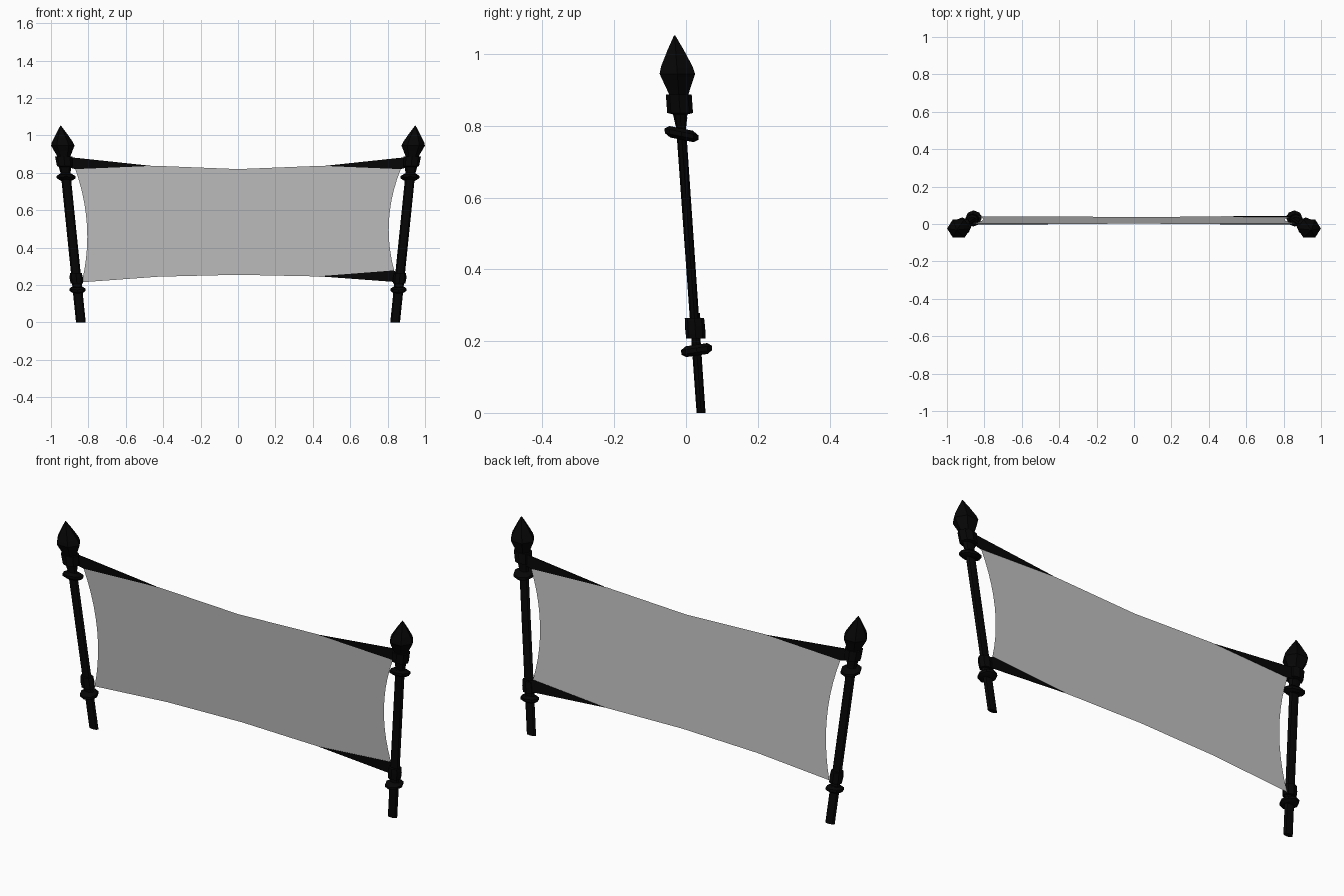
import bpy, bmesh, math

if "Cube" in bpy.data.objects:
    bpy.data.objects.remove(bpy.data.objects["Cube"])


def material(name, color):
    m = bpy.data.materials.new(name)
    m.diffuse_color = (*color, 1)
    m.use_nodes = True
    m.node_tree.nodes["Principled BSDF"].inputs["Base Color"].default_value = m.diffuse_color
    return m


BLACK = material("black", (0.0018, 0.0018, 0.0018))
GREY = material("cloth grey", (0.53, 0.53, 0.53))


def finish(name, bm, mat, smooth=None):
    me = bpy.data.meshes.new(name)
    bm.to_mesh(me)
    bm.free()
    ob = bpy.data.objects.new(name, me)
    bpy.context.collection.objects.link(ob)
    me.materials.append(mat)
    if smooth:
        bpy.ops.object.select_all(action='DESELECT')
        ob.select_set(True)
        bpy.context.view_layer.objects.active = ob
        bpy.ops.object.shade_smooth_by_angle(angle=math.radians(smooth))
    return ob


def axis(z):
    """Centre of the leaning post at height z."""
    return 0.84 + 0.1025 * z, 0.042 - 0.07 * z


def lathe(name, profile, side, sides=8, tilt=0.0):
    """Stack of elliptical rings (z, rx, ry) along the leaning post axis."""
    bm = bmesh.new()
    rings = []
    for z, rx, ry in profile:
        cx, cy = axis(z)
        ring = []
        for i in range(sides):
            a = 2 * math.pi * i / sides
            dy = ry * math.sin(a)
            ring.append(bm.verts.new((side * (cx + rx * math.cos(a)), cy + dy, z + tilt * dy)))
        rings.append(ring)
    for lo, hi in zip(rings, rings[1:]):
        for i in range(sides):
            j = (i + 1) % sides
            bm.faces.new((lo[i], lo[j], hi[j], hi[i]))
    bm.faces.new(rings[0][::-1])
    bm.faces.new(rings[-1])
    bmesh.ops.recalc_face_normals(bm, faces=bm.faces)
    return finish(name, bm, BLACK, 35)


def sheet_y(z):
    """The cloth leans with the posts."""
    return 0.055 - 0.065 * z


def strap(name, outline):
    """Thin tapering strap from the cloth edge to the post collar."""
    bm = bmesh.new()
    front = [bm.verts.new((x, sheet_y(z) - 0.002, z)) for x, z in outline]
    back = [bm.verts.new((x, sheet_y(z) + 0.002, z)) for x, z in outline]
    bm.faces.new(front)
    bm.faces.new(back[::-1])
    n = len(outline)
    for i in range(n):
        j = (i + 1) % n
        bm.faces.new((front[i], back[i], back[j], front[j]))
    bmesh.ops.recalc_face_normals(bm, faces=bm.faces)
    finish(name, bm, BLACK)


def disc(z, r, ry, h):
    """Profile of a rounded ring around the post."""
    return [(z - h, r * 0.7, ry * 0.7), (z - h * 0.4, r, ry),
            (z + h * 0.4, r, ry), (z + h, r * 0.7, ry * 0.7)]


# Posts with rings, collars and spear-shaped finials
for side, label in ((-1, "left"), (1, "right")):
    lathe(label + "_post", [(0, 0.026, 0.0125), (0.9, 0.026, 0.014)], side)
    lathe(label + "_lower_ring", disc(0.175, 0.043, 0.043, 0.015), side, 8, 0.15)
    lathe(label + "_upper_ring", disc(0.777, 0.050, 0.047, 0.016), side, 8, -0.2)
    lathe(label + "_lower_collar", [(0.208, 0.033, 0.027), (0.235, 0.036, 0.028),
                                    (0.265, 0.032, 0.027)], side)
    lathe(label + "_upper_collar", [(0.800, 0.027, 0.015), (0.832, 0.033, 0.020),
                                    (0.836, 0.042, 0.036), (0.887, 0.047, 0.036)], side)
    lathe(label + "_finial", [(0.87, 0.030, 0.026), (0.89, 0.036, 0.032),
                              (0.945, 0.0625, 0.057), (0.965, 0.056, 0.051),
                              (1.01, 0.029, 0.027), (1.052, 0.002, 0.002)], side, 6)
    strap(label + "_upper_strap", [(side * x, z) for x, z in
                                   ((0.46, 0.837), (0.87, 0.82), (0.91, 0.83),
                                    (0.92, 0.886))])
strap("right_lower_strap", [(0.43, 0.247), (0.86, 0.215), (0.87, 0.262), (0.83, 0.278)])


def lerp_points(points, u):
    for (a, p), (b, q) in zip(points, points[1:]):
        if u <= b:
            return p + (q - p) * (u - a) / (b - a)
    return points[-1][1]


# Stretched cloth panel with curved-in sides
TOP = [(-1, 0.82), (-0.517, 0.838), (-0.26, 0.829), (0, 0.82),
       (0.26, 0.829), (0.517, 0.838), (1, 0.82)]
BOTTOM = [(-1, 0.215), (-0.506, 0.245), (0, 0.255), (0.506, 0.246), (1, 0.278)]
COLUMNS = [-1, -0.75, -0.51, -0.26, 0, 0.26, 0.51, 0.75, 1]
ROWS = 10
bm = bmesh.new()
grid = []
for r in range(ROWS + 1):
    v = r / ROWS
    half = 0.835 + 0.035 * v - 0.18 * v * (1 - v)
    row = []
    for u in COLUMNS:
        lo, hi = lerp_points(BOTTOM, u), lerp_points(TOP, u)
        z = lo + (hi - lo) * v
        row.append(bm.verts.new((u * half, sheet_y(z), z)))
    grid.append(row)
for a, b in zip(grid, grid[1:]):
    for i in range(len(COLUMNS) - 1):
        bm.faces.new((a[i], a[i + 1], b[i + 1], b[i]))
finish("cloth_panel", bm, GREY, 40)
